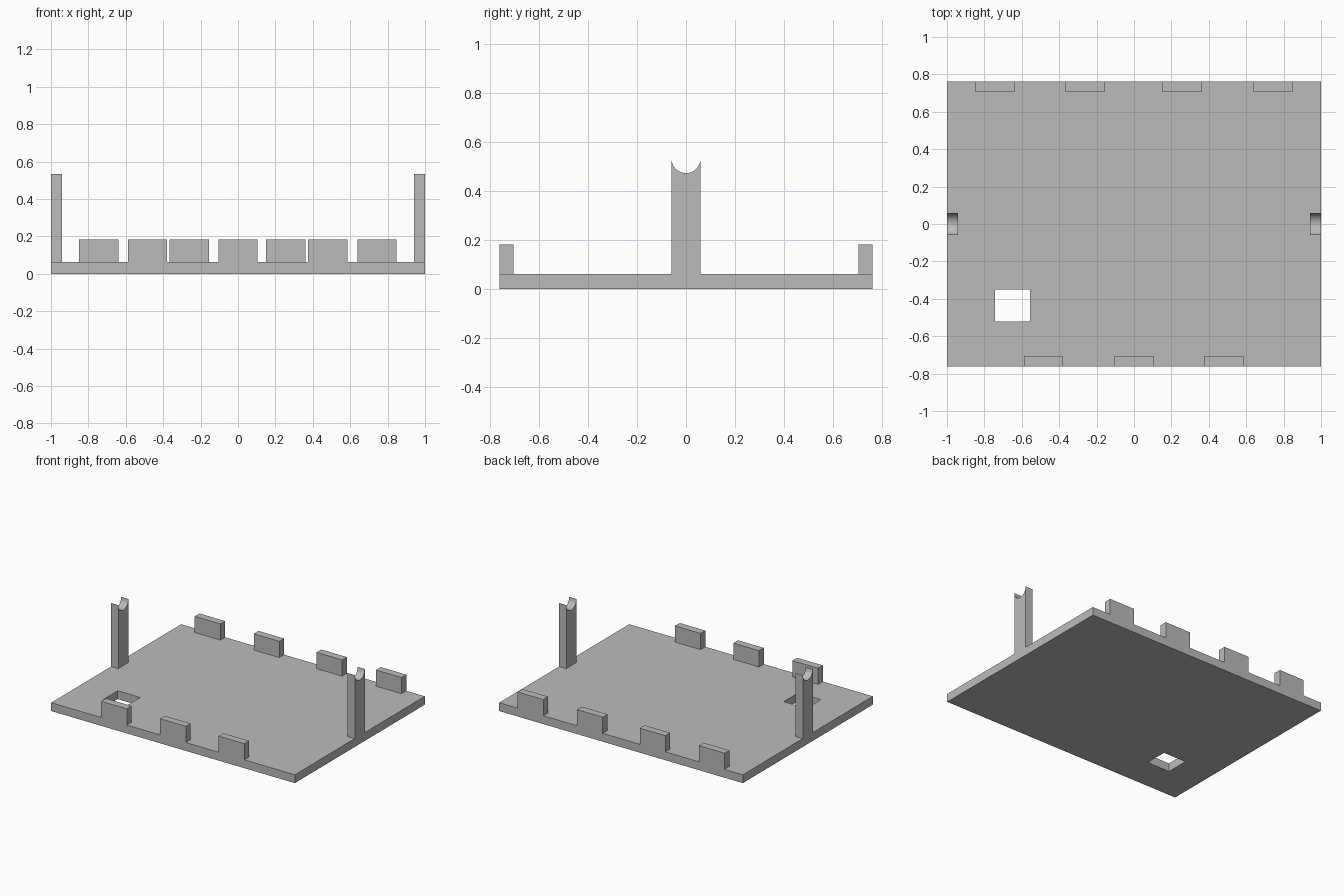
import bpy
import bmesh
from math import sin, cos, pi, radians

cube = bpy.data.objects.get("Cube")
if cube:
    bpy.data.objects.remove(cube, do_unlink=True)

HALF_X, HALF_Y = 1.0, 0.762
PLATE_T = 0.062
TAB_W, TAB_T, TAB_TOP = 0.21, 0.056, 0.182
POST_T, POST_R, POST_TOP = 0.059, 0.059, 0.533

grey = bpy.data.materials.new("plain grey")
grey.use_nodes = True
grey.diffuse_color = (0.5, 0.5, 0.5, 1)
grey.node_tree.nodes["Principled BSDF"].inputs["Base Color"].default_value = (0.5, 0.5, 0.5, 1)


def extruded(name, polygons, offset):
    """Solid made by extruding a set of joined flat polygons."""
    bm = bmesh.new()
    for poly in polygons:
        bm.faces.new([bm.verts.new(p) for p in poly])
    bmesh.ops.remove_doubles(bm, verts=bm.verts, dist=1e-5)
    base = list(bm.faces)
    new = bmesh.ops.extrude_face_region(bm, geom=base, use_keep_orig=True)["geom"]
    moved = [g for g in new if isinstance(g, bmesh.types.BMVert)]
    bmesh.ops.translate(bm, verts=moved, vec=offset)
    bmesh.ops.recalc_face_normals(bm, faces=bm.faces)
    mesh = bpy.data.meshes.new(name)
    bm.to_mesh(mesh)
    bm.free()
    mesh.materials.append(grey)
    obj = bpy.data.objects.new(name, mesh)
    bpy.context.collection.objects.link(obj)
    return obj


def rectangle(x0, x1, y0, y1, z):
    return [(x0, y0, z), (x1, y0, z), (x1, y1, z), (x0, y1, z)]


# Base plate with a rectangular through hole in the middle cell
xs = (-HALF_X, -0.743, -0.557, HALF_X)
ys = (-HALF_Y, -0.52, -0.35, HALF_Y)
cells = [rectangle(xs[i], xs[i + 1], ys[j], ys[j + 1], 0)
         for i in range(3) for j in range(3) if (i, j) != (1, 1)]
extruded("base_plate", cells, (0, 0, PLATE_T))

# Edge tabs: three along the front, four staggered along the back
for side, sign, centres in (("front", -1, (-0.484, 0, 0.48)),
                            ("back", 1, (-0.745, -0.26, 0.255, 0.743))):
    y0, y1 = sorted((sign * HALF_Y, sign * (HALF_Y - TAB_T)))
    for n, x in enumerate(centres, 1):
        foot = rectangle(x - TAB_W / 2, x + TAB_W / 2, y0, y1, PLATE_T)
        extruded(f"{side}_tab_{n}", [foot], (0, 0, TAB_TOP - PLATE_T))

# Side posts with a half-round cradle at the top
STEPS = 24
for side, sign in (("left", 1), ("right", -1)):
    x = sign * HALF_X
    cradle = [(x, POST_R * cos(pi * k / STEPS), POST_TOP - POST_R * sin(pi * k / STEPS))
              for k in range(STEPS + 1)]
    profile = [(x, -POST_R, PLATE_T), (x, POST_R, PLATE_T)] + cradle
    post = extruded(f"{side}_post", [profile], (-sign * POST_T, 0, 0))
    bpy.ops.object.select_all(action="DESELECT")
    post.select_set(True)
    bpy.context.view_layer.objects.active = post
    bpy.ops.object.shade_smooth_by_angle(angle=radians(30))
